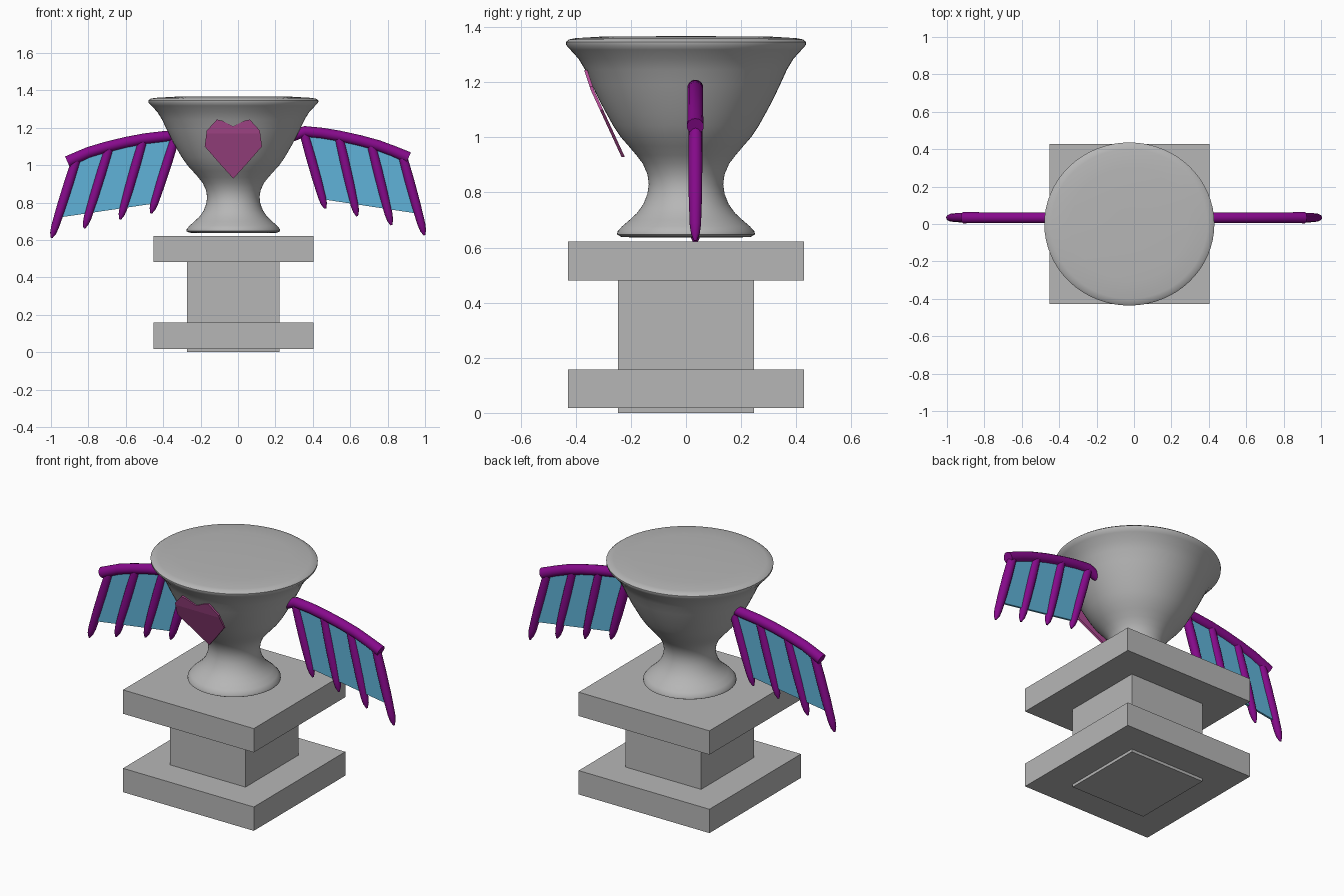
import bpy, bmesh, math
from mathutils import Vector

if "Cube" in bpy.data.objects:
    bpy.data.objects.remove(bpy.data.objects["Cube"])

CX = -0.025   # centre line of pedestal, urn and heart
WY = 0.034    # depth of the wings


def material(name, r, g, b):
    m = bpy.data.materials.new(name)
    m.diffuse_color = (r, g, b, 1)
    m.use_nodes = True
    m.node_tree.nodes["Principled BSDF"].inputs["Base Color"].default_value = m.diffuse_color
    return m


STONE = material("stone_grey", 0.47, 0.47, 0.47)
PURPLE = material("purple", 0.24, 0.003, 0.26)
BLUE = material("sky_blue", 0.115, 0.45, 0.69)
PINK = material("pink", 0.49, 0.08, 0.33)


def finish(bm, name, mat, smooth=None):
    bmesh.ops.recalc_face_normals(bm, faces=bm.faces)
    me = bpy.data.meshes.new(name)
    bm.to_mesh(me)
    bm.free()
    me.materials.append(mat)
    ob = bpy.data.objects.new(name, me)
    bpy.context.collection.objects.link(ob)
    if smooth:
        bpy.ops.object.select_all(action='DESELECT')
        ob.select_set(True)
        bpy.context.view_layer.objects.active = ob
        bpy.ops.object.shade_smooth_by_angle(angle=math.radians(smooth))
    return ob


def skin(bm, rings):
    """Join rings of equal length and cap both ends."""
    n = len(rings[0])
    for a, b in zip(rings, rings[1:]):
        for i in range(n):
            j = (i + 1) % n
            bm.faces.new((a[i], a[j], b[j], b[i]))
    bm.faces.new(rings[0])
    bm.faces.new(rings[-1])


def box(name, half, z0, z1):
    bm = bmesh.new()
    bmesh.ops.create_cube(bm, size=1)
    for v in bm.verts:
        v.co = (CX + v.co.x * 2 * half, v.co.y * 2 * half, z0 + (v.co.z + 0.5) * (z1 - z0))
    finish(bm, name, STONE)


def tube(name, pts, radii, sides=14):
    """Round tube along a path in the x-z plane of the wings."""
    bm = bmesh.new()
    p = [Vector((x, WY, z)) for x, z in pts]
    rings = []
    for i, (c, r) in enumerate(zip(p, radii)):
        t = (p[min(i + 1, len(p) - 1)] - p[max(i - 1, 0)]).normalized()
        n = Vector((-t.z, 0, t.x))
        rings.append([bm.verts.new(c + n * r * math.cos(a) + Vector((0, r * math.sin(a), 0)))
                      for a in (2 * math.pi * k / sides for k in range(sides))])
    skin(bm, rings)
    finish(bm, name, PURPLE, 50)


def plate(name, outline, depth, thick, mat, cut_z=None):
    """Thin plate from an x-z outline; depth(z) gives its front y."""
    bm = bmesh.new()
    f = bm.faces.new([bm.verts.new((x, 0, z)) for x, z in outline])
    if cut_z:
        bmesh.ops.bisect_plane(bm, geom=bm.verts[:] + bm.edges[:] + bm.faces[:],
                               plane_co=(0, 0, cut_z), plane_no=(0, 0, 1))
    ext = bmesh.ops.extrude_face_region(bm, geom=bm.faces[:], use_keep_orig=True)
    back = {v for v in ext['geom'] if isinstance(v, bmesh.types.BMVert)}
    for v in bm.verts:
        v.co.y = depth(v.co.z) + (thick if v in back else 0)
    finish(bm, name, mat)


# Pedestal
box("pedestal_column", 0.247, 0.0, 0.55)
box("pedestal_lower_slab", 0.428, 0.017, 0.158)
box("pedestal_upper_slab", 0.428, 0.481, 0.622)

# Urn, turned from (radius, height), slightly wider in x towards the rim
profile = [(0.20, 0.637), (0.235, 0.639), (0.25, 0.647), (0.249, 0.658), (0.232, 0.677),
           (0.205, 0.70), (0.178, 0.725), (0.155, 0.757), (0.14, 0.795), (0.135, 0.83),
           (0.14, 0.866), (0.157, 0.905), (0.18, 0.935), (0.208, 0.968), (0.236, 1.0),
           (0.264, 1.042), (0.288, 1.085), (0.315, 1.135), (0.341, 1.19), (0.366, 1.245),
           (0.39, 1.285), (0.42, 1.318), (0.435, 1.335), (0.436, 1.346), (0.425, 1.355),
           (0.40, 1.36), (0.30, 1.366), (0.08, 1.367)]
bm = bmesh.new()
rings = []
for r, z in profile:
    sx = 1.0 + 0.043 * min(1, max(0, (z - 0.65) / 0.2))
    rings.append([bm.verts.new((CX + r * sx * math.cos(a), r * math.sin(a), z))
                  for a in (2 * math.pi * k / 64 for k in range(64))])
skin(bm, rings)
finish(bm, "urn", STONE, 50)

# Heart plate leaning on the front of the urn
half = [(0, 1.207), (0.06, 1.238), (0.088, 1.244), (0.142, 1.185), (0.153, 1.10),
        (0.07, 1.005), (0, 0.928)]
outline = [(CX + x, z) for x, z in half] + [(CX - x, z) for x, z in half[-2:0:-1]]


def lean(z):
    if z > 1.17:
        return -0.345 - (z - 1.17) * 0.33
    return -0.345 + (1.17 - z) * 0.46


plate("heart", outline, lean, 0.012, PINK, 1.17)

# Wings: spar path, finger (root, tip) pairs, lower membrane corners
wings = {
    "right": ([(0.285, 1.143), (0.315, 1.165), (0.358, 1.18), (0.45, 1.171), (0.545, 1.155),
               (0.65, 1.132), (0.749, 1.105), (0.83, 1.075), (0.912, 1.04)],
              [((0.352, 1.174), (0.467, 0.768)), ((0.54, 1.15), (0.637, 0.727)),
               ((0.713, 1.108), (0.82, 0.679)), ((0.88, 1.048), (0.997, 0.625))],
              [(0.975, 0.739), (0.45, 0.818)]),
    "left": ([(-0.27, 1.168), (-0.39, 1.154), (-0.50, 1.141), (-0.60, 1.122),
              (-0.71, 1.095), (-0.80, 1.068), (-0.912, 1.018)],
             [(( -0.335, 1.15), (-0.465, 0.742)), ((-0.51, 1.128), (-0.63, 0.71)),
              ((-0.69, 1.09), (-0.822, 0.662)), ((-0.865, 1.028), (-0.997, 0.611))],
             [(-0.945, 0.722), (-0.44, 0.796)]),
}
for side, (spar, fingers, low) in wings.items():
    radii = [0.02] + [0.029] * (len(spar) - 2) + [0.031]
    tube(side + "_wing_spar", spar, radii)
    for i, (a, b) in enumerate(fingers):
        a, b = Vector(a), Vector(b)
        steps = [(0, 0.024), (0.3, 0.026), (0.6, 0.025), (0.86, 0.021), (0.94, 0.016), (1, 0.005)]
        tube(f"{side}_wing_finger_{i + 1}", [a.lerp(b, t) for t, _ in steps], [r for _, r in steps])
    plate(side + "_wing_membrane", [a for a, _ in fingers] + low,
          lambda z: WY - 0.006, 0.012, BLUE)
